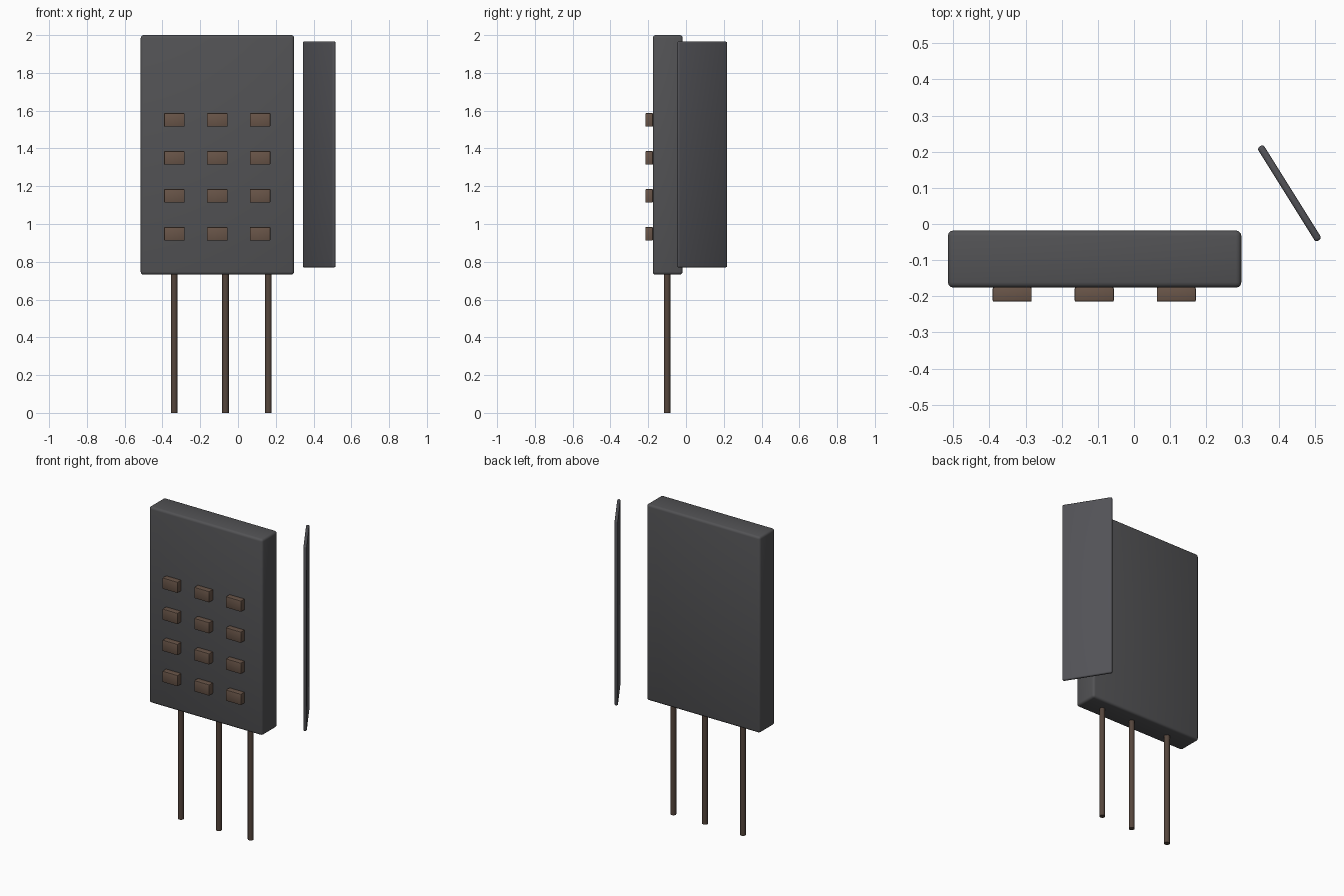
import bpy
from math import radians

if "Cube" in bpy.data.objects:
    bpy.data.objects.remove(bpy.data.objects["Cube"])


def material(name, color):
    mat = bpy.data.materials.new(name)
    mat.diffuse_color = (*color, 1)
    mat.use_nodes = True
    mat.node_tree.nodes["Principled BSDF"].inputs["Base Color"].default_value = mat.diffuse_color
    return mat


dark = material("dark_grey", (0.085, 0.085, 0.09))
slate = material("slate_grey", (0.085, 0.085, 0.095))
brown = material("brown", (0.14, 0.09, 0.065))
dark_brown = material("dark_brown", (0.09, 0.06, 0.045))


def box(name, center, size, bevel, segments, mat, turn=0):
    bpy.ops.mesh.primitive_cube_add(size=1, location=center)
    ob = bpy.context.object
    ob.name = name
    ob.scale = size
    bpy.ops.object.transform_apply(location=False, rotation=False, scale=True)
    ob.rotation_euler.z = turn
    mod = ob.modifiers.new("rounded_edges", 'BEVEL')
    mod.width = bevel
    mod.segments = segments
    bpy.ops.object.modifier_apply(modifier=mod.name)
    bpy.ops.object.shade_smooth_by_angle(angle=radians(30))
    ob.data.materials.append(mat)
    return ob


# Main slab
box("body", (-0.109, -0.097, 1.366), (0.812, 0.158, 1.268), 0.015, 3, dark)

# Grid of small blocks on the front face
for row in range(4):
    for col in range(3):
        box(f"button_{row}_{col}",
            (-0.337 + 0.227 * col, -0.195, 0.948 + 0.201 * row),
            (0.108, 0.039, 0.071), 0.003, 2, brown)

# Unevenly spaced thin legs
for i, x in enumerate((-0.338, -0.066, 0.161)):
    bpy.ops.mesh.primitive_cylinder_add(vertices=12, radius=0.0175, depth=0.74,
                                        location=(x, -0.1, 0.37))
    leg = bpy.context.object
    leg.name = f"leg_{i}"
    bpy.ops.object.shade_smooth_by_angle(angle=radians(35))
    leg.data.materials.append(dark_brown)

# Detached angled side panel
box("side_panel", (0.43, 0.085, 1.368), (0.307, 0.02, 1.196), 0.008, 3, slate,
    radians(-58))
